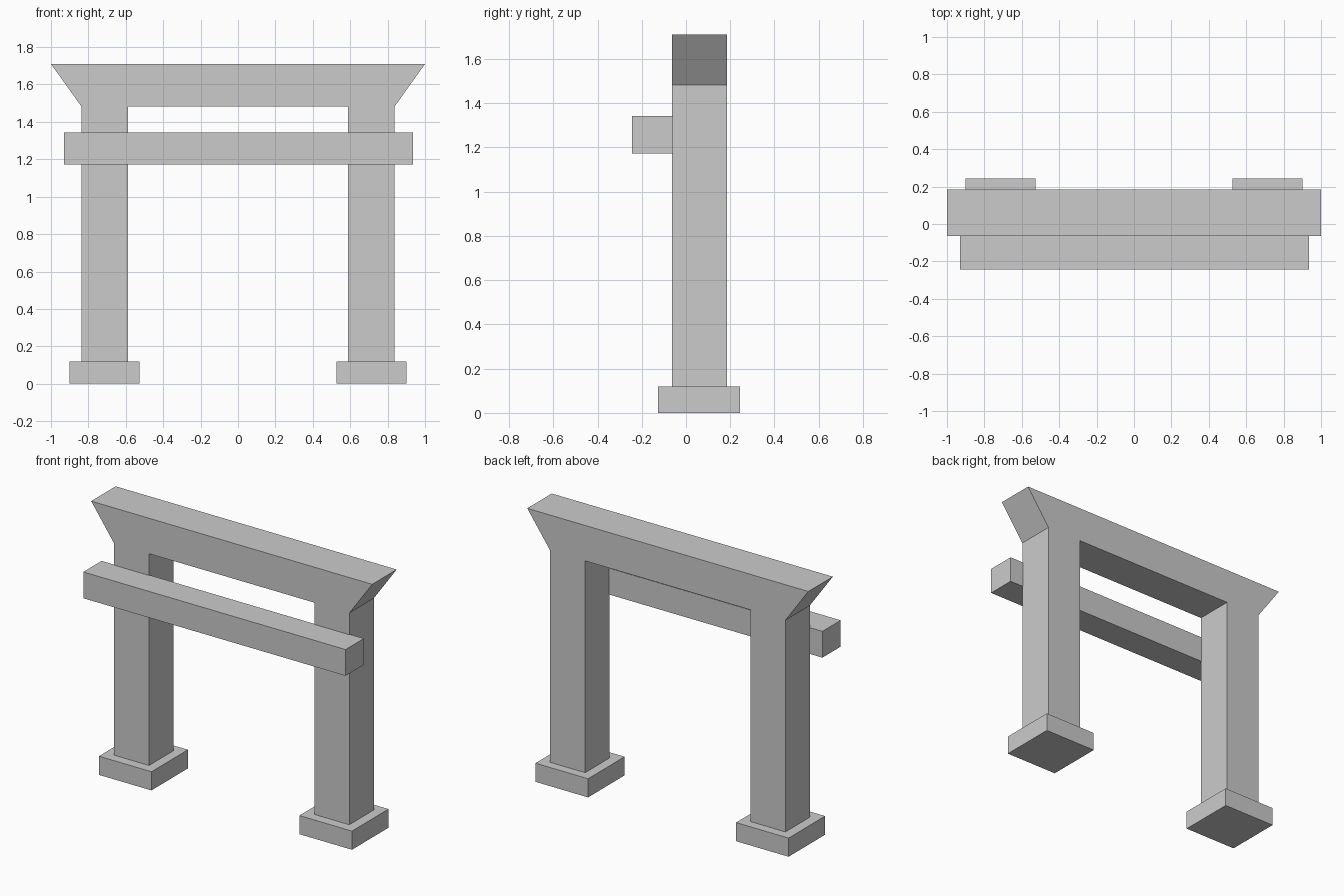
import bpy, bmesh

if "Cube" in bpy.data.objects:
    bpy.data.objects.remove(bpy.data.objects["Cube"])


def prism(name, profile, y0, y1):
    """Extrude a closed x/z outline from y0 (front) to y1 (back)."""
    bm = bmesh.new()
    face = bm.faces.new([bm.verts.new((x, y0, z)) for x, z in profile])
    out = bmesh.ops.extrude_face_region(bm, geom=[face])
    moved = [v for v in out["geom"] if isinstance(v, bmesh.types.BMVert)]
    bmesh.ops.translate(bm, verts=moved, vec=(0, y1 - y0, 0))
    bmesh.ops.recalc_face_normals(bm, faces=bm.faces)
    mesh = bpy.data.meshes.new(name)
    bm.to_mesh(mesh)
    bm.free()
    obj = bpy.data.objects.new(name, mesh)
    bpy.context.collection.objects.link(obj)
    return obj


def box(name, x0, x1, y0, y1, z0, z1):
    return prism(name, [(x0, z0), (x1, z0), (x1, z1), (x0, z1)], y0, y1)


# Posts and flared top beam as one outline, mirrored about x = 0
half = [(0.588, 1.482), (0.588, 0.12), (0.837, 0.12), (0.837, 1.482), (1.0, 1.71)]
outline = half + [(-x, z) for x, z in reversed(half)]
prism("gate_frame", outline, -0.064, 0.185)

# Square footings under the posts
for side, cx in (("left", -0.714), ("right", 0.713)):
    box(side + "_footing", cx - 0.187, cx + 0.187, -0.127, 0.244, 0.0, 0.12)

# Cross bar fixed to the front of the posts
box("cross_bar", -0.93, 0.936, -0.244, -0.058, 1.173, 1.342)
